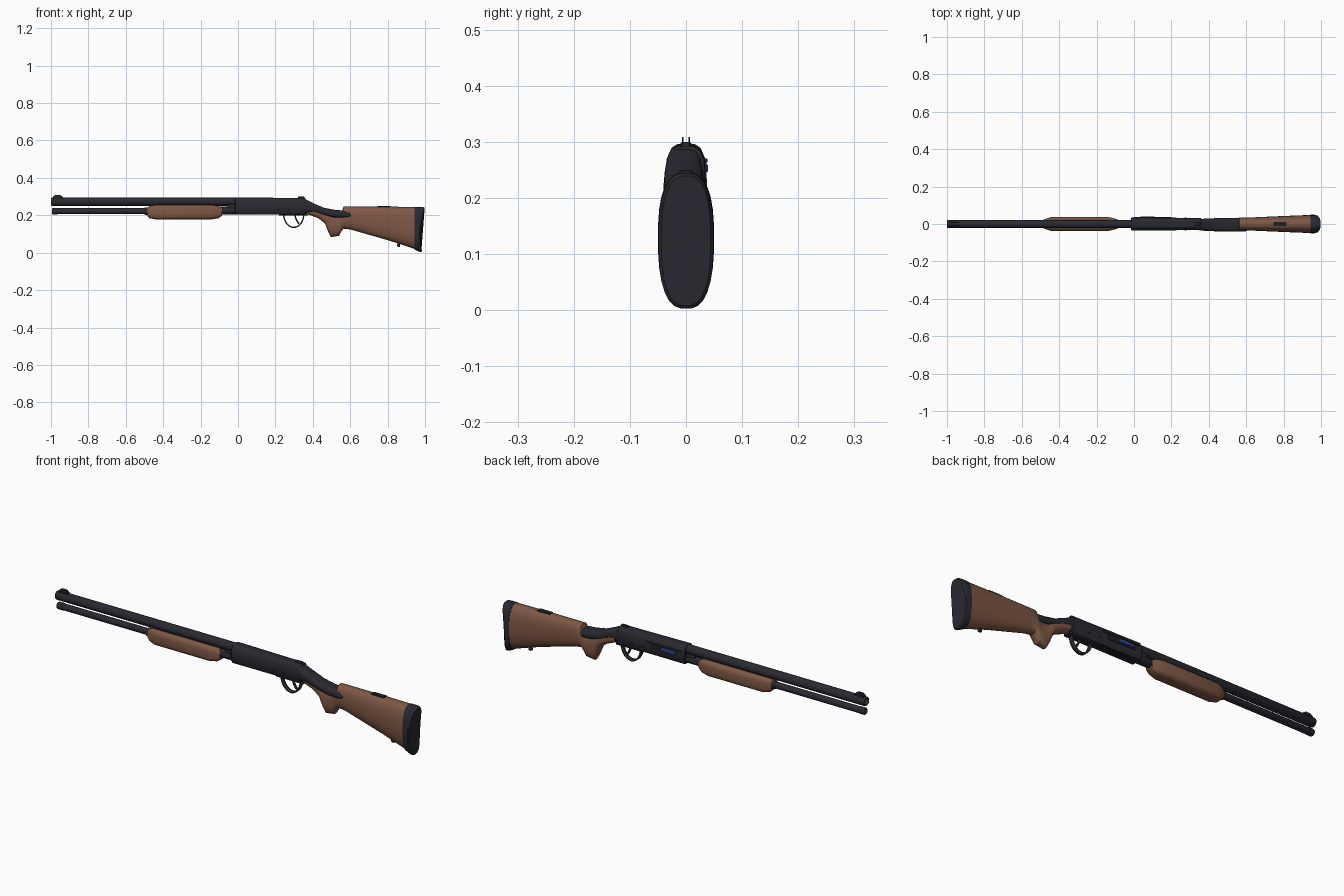
import bpy, bmesh, math
from mathutils import Vector

if "Cube" in bpy.data.objects:
    bpy.data.objects.remove(bpy.data.objects["Cube"], do_unlink=True)


def material(name, rgb):
    m = bpy.data.materials.new(name)
    m.use_nodes = True
    m.diffuse_color = (*rgb, 1)
    m.node_tree.nodes["Principled BSDF"].inputs["Base Color"].default_value = (*rgb, 1)
    return m


STEEL = material("blued steel", (.022, .022, .03))
BLACK = material("black", (.014, .014, .018))
WOOD = material("walnut", (.21, .095, .06))
BLUE = material("shell blue", (.03, .07, .4))


def finish(name, bm, mat, angle=35):
    bmesh.ops.recalc_face_normals(bm, faces=bm.faces)
    me = bpy.data.meshes.new(name)
    bm.to_mesh(me)
    bm.free()
    ob = bpy.data.objects.new(name, me)
    bpy.context.collection.objects.link(ob)
    me.materials.append(mat)
    bpy.ops.object.select_all(action='DESELECT')
    ob.select_set(True)
    bpy.context.view_layer.objects.active = ob
    bpy.ops.object.shade_smooth_by_angle(angle=math.radians(angle))
    return ob


def loft(name, sections, mat, power=2.0, n=24, yc=0, bend=None):
    """Rounded sections along x, each given as (x, bottom, top, half width)."""
    bm = bmesh.new()
    rings = []
    for x, lo, hi, hy in sections:
        ring = []
        for i in range(n):
            a = math.tau * (i + .5) / n
            c, s = math.cos(a), math.sin(a)
            y = yc + hy * math.copysign(abs(c) ** (2 / power), c)
            z = (lo + hi) / 2 + (hi - lo) / 2 * math.copysign(abs(s) ** (2 / power), s)
            ring.append(bm.verts.new((x + (bend(x, z) if bend else 0), y, z)))
        rings.append(ring)
    for a, b in zip(rings, rings[1:]):
        for i in range(n):
            j = (i + 1) % n
            bm.faces.new((a[i], a[j], b[j], b[i]))
    bm.faces.new(rings[0])
    bm.faces.new(rings[-1])
    return finish(name, bm, mat)


def pipe(name, x0, x1, zc, r, mat, bore=0):
    spans = [(x1, r), (x0 + .006, r), (x0, r - .003)]
    if bore:
        spans += [(x0, bore), (x0 + .08, bore)]
    return loft(name, [(x, zc - q, zc + q, q) for x, q in spans], mat)


def box(name, lo, hi, mat, bevel=0):
    bm = bmesh.new()
    bmesh.ops.create_cube(bm, size=1)
    lo, hi = Vector(lo), Vector(hi)
    for v in bm.verts:
        v.co = (lo + hi) / 2 + v.co * (hi - lo)
    if bevel:
        bmesh.ops.bevel(bm, geom=bm.edges[:], offset=bevel, segments=2,
                        affect='EDGES', profile=.5)
    return finish(name, bm, mat)


def band(name, path, hy, thick, mat):
    """Flat strip following a path in the xz plane."""
    bm = bmesh.new()
    pairs = [[bm.verts.new((x, s * hy, z)) for s in (-1, 1)] for x, z in path]
    for a, b in zip(pairs, pairs[1:]):
        bm.faces.new((a[0], a[1], b[1], b[0]))
    ob = finish(name, bm, mat)
    mod = ob.modifiers.new("thickness", 'SOLIDIFY')
    mod.thickness, mod.offset = thick, 0
    return ob


# Barrel, magazine tube and their fittings
pipe("barrel", -1, .02, .2725, .0225, STEEL, .017)
pipe("magazine_tube", -.995, .02, .222, .016, STEEL, .011)
pipe("tube_cap", -.995, -.965, .222, .0175, STEEL, .011)
pipe("pump_collar", -.5, -.46, .222, .021, STEEL)
pipe("pump_sleeve", -.1, 0, .226, .021, STEEL)
box("action_bridge", (-.06, -.016, .222), (0, .016, .265), STEEL, .003)

# Front sight with two thin prongs
box("sight_base", (-.99, -.01, .285), (-.935, .01, .299), STEEL, .003)
for side, y in (("right", -.006), ("left", .006)):
    loft("sight_prong_" + side, [(-.988, .29, .3, .0015), (-.978, .29, .309, .0015),
         (-.95, .29, .309, .0015), (-.938, .29, .3, .0015)], STEEL, 6, 8, y)

# Wooden pump grip
loft("pump_grip", [(-.485, .197, .24, .022), (-.472, .184, .25, .028), (-.44, .178, .255, .038),
     (-.14, .178, .255, .038), (-.105, .184, .25, .03), (-.085, .197, .24, .023)], WOOD, 3.5)

# Receiver: a chamfered profile pushed along x
half = [(.016, .296), (.026, .289), (.035, .268), (.035, .222), (.026, .205)]
outline = half + [(-y, z) for y, z in reversed(half)]
bm = bmesh.new()
face = bm.faces.new([bm.verts.new((-.015, y, z)) for y, z in outline])
ext = bmesh.ops.extrude_face_region(bm, geom=[face])
for v in ext["geom"]:
    if isinstance(v, bmesh.types.BMVert):
        v.co.x = .36
        v.co.y *= .93
        v.co.z -= .004 if v.co.z > .28 else 0
receiver = finish("receiver", bm, STEEL)
mod = receiver.modifiers.new("soft edges", 'BEVEL')
mod.width, mod.segments = .003, 2

# Ejection port, shell, loading port, safety and pins
box("ejection_port", (.02, .03, .236), (.17, .0362, .264), BLACK)
box("shell", (.032, .03, .246), (.112, .039, .26), BLUE, .002)
box("port_lip", (0, .03, .263), (.2, .0385, .27), STEEL, .002)
box("loading_port", (.03, -.02, .2035), (.2, .02, .208), BLACK)
box("safety_button", (.32, -.007, .288), (.355, .007, .3), STEEL, .003)
for i, x in enumerate((.215, .27)):
    box(f"pin_{i + 1}", (x, -.0355, .228), (x + .012, .0355, .236), BLACK, .002)

# Trigger guard and trigger
arc = [math.pi * (1 + i / 14) for i in range(15)]
band("trigger_guard", [(.298 + .054 * math.cos(a), .208 + .073 * math.sin(a)) for a in arc],
     .01, .007, STEEL)
band("trigger", [(.305, .21), (.308, .185), (.318, .165), (.327, .155)], .005, .008, STEEL)
box("trigger_plate", (.22, -.02, .198), (.375, .02, .21), STEEL, .003)

# Sloping tang that runs from the receiver over the wrist
loft("tang", [(.35, .206, .292, .031), (.4, .218, .266, .034), (.46, .2, .24, .036),
     (.52, .186, .229, .036), (.56, .184, .226, .036), (.588, .187, .217, .036),
     (.603, .195, .207, .034)], STEEL, 3, yc=-.004)

# Stock with pistol grip
loft("stock", [(.375, .205, .25, .028), (.43, .184, .236, .031), (.465, .156, .226, .031),
     (.485, .105, .215, .031), (.497, .083, .21, .029), (.54, .09, .21, .031),
     (.553, .115, .214, .033), (.565, .128, .247, .034), (.6, .124, .248, .034),
     (.8, .067, .247, .043), (.95, .018, .245, .049)], WOOD, 2.4, 28)


# Butt pad with a hollowed rear face
def hollow(x, z):
    t = (z - .12) / .12
    return (.014 * t * t + .006 * t - .006) * max(0, (x - .945) / .035)


loft("butt_pad", [(.945, .016, .246, .05), (.965, .006, .246, .05),
     (.977, .002, .245, .049), (.983, .008, .24, .044)], STEEL, 2.6, 28, bend=hollow)

# Stock inlay and sling stud
box("comb_inlay", (.745, -.012, .244), (.815, .012, .2495), BLACK)
pipe("sling_stud", .85, .865, .04, .009, STEEL)
